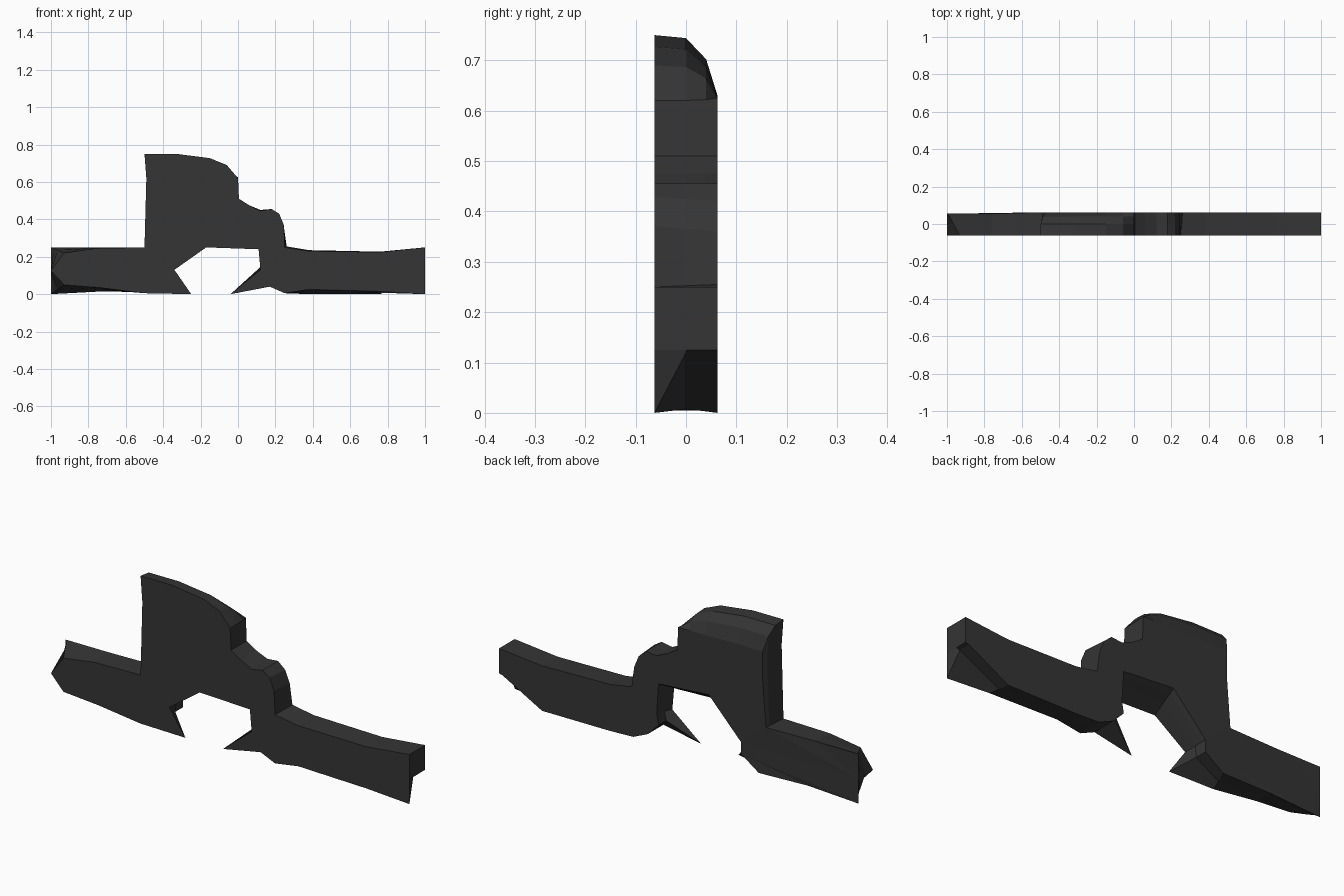
import bpy, bmesh
from mathutils import Vector
from mathutils.geometry import tessellate_polygon

if "Cube" in bpy.data.objects:
    bpy.data.objects.remove(bpy.data.objects["Cube"])

# Outline stations, clockwise: front x, front z, back x, back z
OUTLINE = [
    # left arm, end and top
    (-.93, .05, -1, 0), (-1, .125, -1, .125), (-.93, .22, -1, .25), (-.76, .245, -.76, .25),
    (-.5, .25, -.49, .25),
    # tall block
    (-.49, .62, -.47, .5), (-.5, .75, -.47, .625), (-.33, .75, -.33, .63),
    (-.15, .727, -.15, .625), (-.06, .69, -.06, .625), (0, .62, 0, .625),
    # stepped shoulder
    (.005, .51, .005, .51), (.06, .475, .06, .475), (.12, .445, .12, .45), (.18, .455, .18, .455),
    (.22, .43, .22, .42), (.245, .37, .245, .36), (.25, .25, .26, .255),
    # right arm
    (.38, .23, .38, .235), (.76, .225, .76, .227), (1, .25, 1, .25), (1, .125, 1, .125),
    (1, 0, .98, .12), (.76, .015, .76, 0), (.38, .025, .38, 0), (.25, .005, .25, .005),
    (.17, .04, .17, .04), (-.04, 0, .11, .1),
    # arch
    (.12, .13, .12, .16), (.11, .24, .11, .31), (-.17, .25, -.17, .33), (-.34, .13, -.35, .14),
    (-.25, 0, -.35, .08),
    # left arm underside
    (-.5, .005, -.45, .01), (-.74, .035, -.72, .015),
]
DEPTHS = (-.0625, 0, .04, .0625)


def blend(level, z):
    """How far a station has moved from front outline to back outline."""
    if level in (0, 3):
        return level / 3
    if z > .6:                       # rounded back of the block
        return (.05, .4)[level - 1]
    if z < .004:                     # thin fins on the front face
        return 1
    return (.5, .8)[level - 1]


grey = bpy.data.materials.new("dark grey")
grey.diffuse_color = (.035, .035, .035, 1)
grey.use_nodes = True
grey.node_tree.nodes["Principled BSDF"].inputs["Base Color"].default_value = grey.diffuse_color

bm = bmesh.new()
rings = []
for level, y in enumerate(DEPTHS):
    ring = []
    for fx, fz, bx, bz in OUTLINE:
        t = blend(level, fz)
        depth = min(y, .055) if fx < -.52 else y
        ring.append(bm.verts.new((fx + (bx - fx) * t, depth, fz + (bz - fz) * t)))
    rings.append(ring)

# rim between neighbouring rings
n = len(OUTLINE)
for a, b in zip(rings, rings[1:]):
    for i in range(n):
        j = (i + 1) % n
        bm.faces.new((a[i], a[j], b[j], b[i]))
# concave front and back faces, cut into triangles
for ring in (rings[0], rings[-1]):
    flat = [Vector((v.co.x, v.co.z, 0)) for v in ring]
    for tri in tessellate_polygon([flat]):
        bm.faces.new([ring[k] for k in tri])
bmesh.ops.recalc_face_normals(bm, faces=bm.faces)

mesh = bpy.data.meshes.new("stepped_rock_slab")
bm.to_mesh(mesh)
bm.free()
mesh.materials.append(grey)
slab = bpy.data.objects.new("stepped_rock_slab", mesh)
bpy.context.collection.objects.link(slab)
